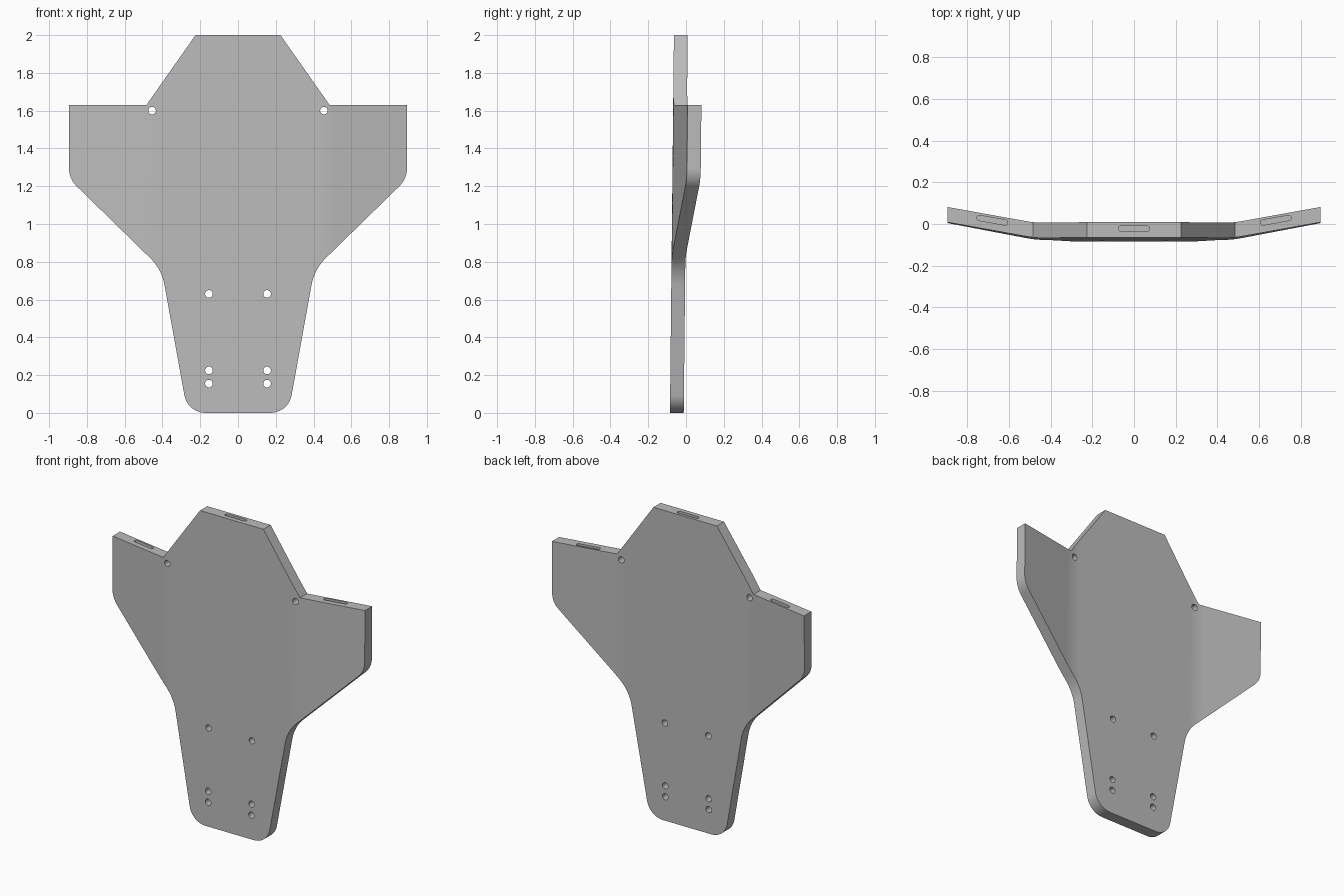
import bpy, bmesh, math
from mathutils import Vector, Matrix

if "Cube" in bpy.data.objects:
    bpy.data.objects.remove(bpy.data.objects["Cube"], do_unlink=True)

THICK = 0.073
LEAN = 0.0105          # backward lean per unit of height
BEND_IN, BEND_OUT = 0.42, 0.52
SLOPE = 0.18           # sweep of the side wings

grey = bpy.data.materials.new("plain grey")
grey.use_nodes = True
grey.diffuse_color = (0.5, 0.5, 0.5, 1)
grey.node_tree.nodes["Principled BSDF"].inputs["Base Color"].default_value = (0.5, 0.5, 0.5, 1)


def fillet(prev, corner, nxt, length, steps=10):
    """Arc replacing a corner, starting at the tangent length from it."""
    a, b = (prev - corner).normalized(), (nxt - corner).normalized()
    half = a.angle(b) / 2
    centre = corner + (a + b).normalized() * length / math.cos(half)
    radius = length * math.tan(half)
    start = (corner + a * length - centre).normalized()
    end = (corner + b * length - centre).normalized()
    return [centre + start.lerp(end, 0.5 - 0.5 * math.tan((0.5 - i / steps) * (math.pi - 2 * half))
                                / math.tan(math.pi / 2 - half)).normalized() * radius
            for i in range(steps + 1)]


def sweep(x):
    """Backward offset of the bent wings."""
    d = min(max(abs(x) - BEND_IN, 0), BEND_OUT - BEND_IN)
    return SLOPE * (d * d / 2 / (BEND_OUT - BEND_IN) + max(abs(x) - BEND_OUT, 0))


def extrude_all(bm, faces, vector):
    out = bmesh.ops.extrude_face_region(bm, geom=faces)
    verts = [g for g in out["geom"] if isinstance(g, bmesh.types.BMVert)]
    bmesh.ops.translate(bm, verts=verts, vec=vector)


def make_object(name, bm):
    bmesh.ops.recalc_face_normals(bm, faces=bm.faces[:])
    mesh = bpy.data.meshes.new(name)
    bm.to_mesh(mesh)
    bm.free()
    obj = bpy.data.objects.new(name, mesh)
    bpy.context.collection.objects.link(obj)
    mesh.materials.append(grey)
    return obj


# Half outline from top to bottom: x, z, fillet length
corners = [(0.225, 2, 0), (0.485, 1.63, 0), (0.895, 1.63, 0), (0.895, 1.24, 0.055),
           (0.404, 0.76, 0.085), (0.267, 0, 0.095), (0, 0, 0)]
points = [Vector(c[:2]) for c in corners]
half_outline = []
for i, (x, z, length) in enumerate(corners[:-1]):
    if length:
        half_outline += fillet(points[i - 1], points[i], points[i + 1], length)
    else:
        half_outline.append(points[i])
outline = half_outline + [Vector((-p.x, p.y)) for p in reversed(half_outline)]

# Plate: flat outline, cut along the bends, thickened, then bent and leaned
bm = bmesh.new()
bm.faces.new([bm.verts.new((p.x, 0, p.y)) for p in outline])
for i in range(6):
    for side in (-1, 1):
        x = side * (BEND_IN + (BEND_OUT - BEND_IN) * i / 5)
        bmesh.ops.bisect_plane(bm, geom=bm.verts[:] + bm.edges[:] + bm.faces[:],
                               plane_co=(x, 0, 0), plane_no=(1, 0, 0), dist=1e-5)
extrude_all(bm, bm.faces[:], (0, THICK, 0))
for v in bm.verts:
    v.co.y += -0.085 + LEAN * v.co.z + sweep(v.co.x)
plate = make_object("mounting_plate", bm)

# Cutter for the round screw holes and the slots in the top edges
bm = bmesh.new()
for x, z in [(0.455, 1.6), (0.154, 0.63), (0.154, 0.225), (0.154, 0.155)]:
    for side in (-1, 1):
        place = Matrix.Translation((side * x, 0, z)) @ Matrix.Rotation(math.pi / 2, 4, "X")
        bmesh.ops.create_cone(bm, cap_ends=True, segments=24, radius1=0.02,
                              radius2=0.02, depth=0.5, matrix=place)
for x, y, top, slope in [(0, -0.022, 2, 0), (0.68, 0.018, 1.63, SLOPE), (-0.68, 0.018, 1.63, -SLOPE)]:
    place = Matrix.Translation((x, y, top - 0.1)) @ Matrix.Rotation(math.atan(slope), 4, "Z")
    ring = []
    for end in (1, -1):
        for k in range(9):
            a = math.pi * (k / 8 - 0.5)
            ring.append((end * (0.063 + 0.0125 * math.cos(a)), end * 0.0125 * math.sin(a), 0))
    face = bm.faces.new([bm.verts.new(place @ Vector(p)) for p in ring])
    extrude_all(bm, [face], (0, 0, 0.15))
cutter = make_object("hole_cutter", bm)
cutter.hide_render = True

cut = plate.modifiers.new("holes", "BOOLEAN")
cut.operation = "DIFFERENCE"
cut.solver = "EXACT"
cut.object = cutter
bpy.ops.object.select_all(action="DESELECT")
plate.select_set(True)
bpy.context.view_layer.objects.active = plate
bpy.ops.object.modifier_apply(modifier=cut.name)
bpy.data.objects.remove(cutter, do_unlink=True)

# Smooth bends and fillets, crisp rims
bpy.ops.object.shade_smooth_by_angle(angle=math.radians(30))
normals = plate.modifiers.new("flat_panels", "WEIGHTED_NORMAL")
normals.keep_sharp = True
